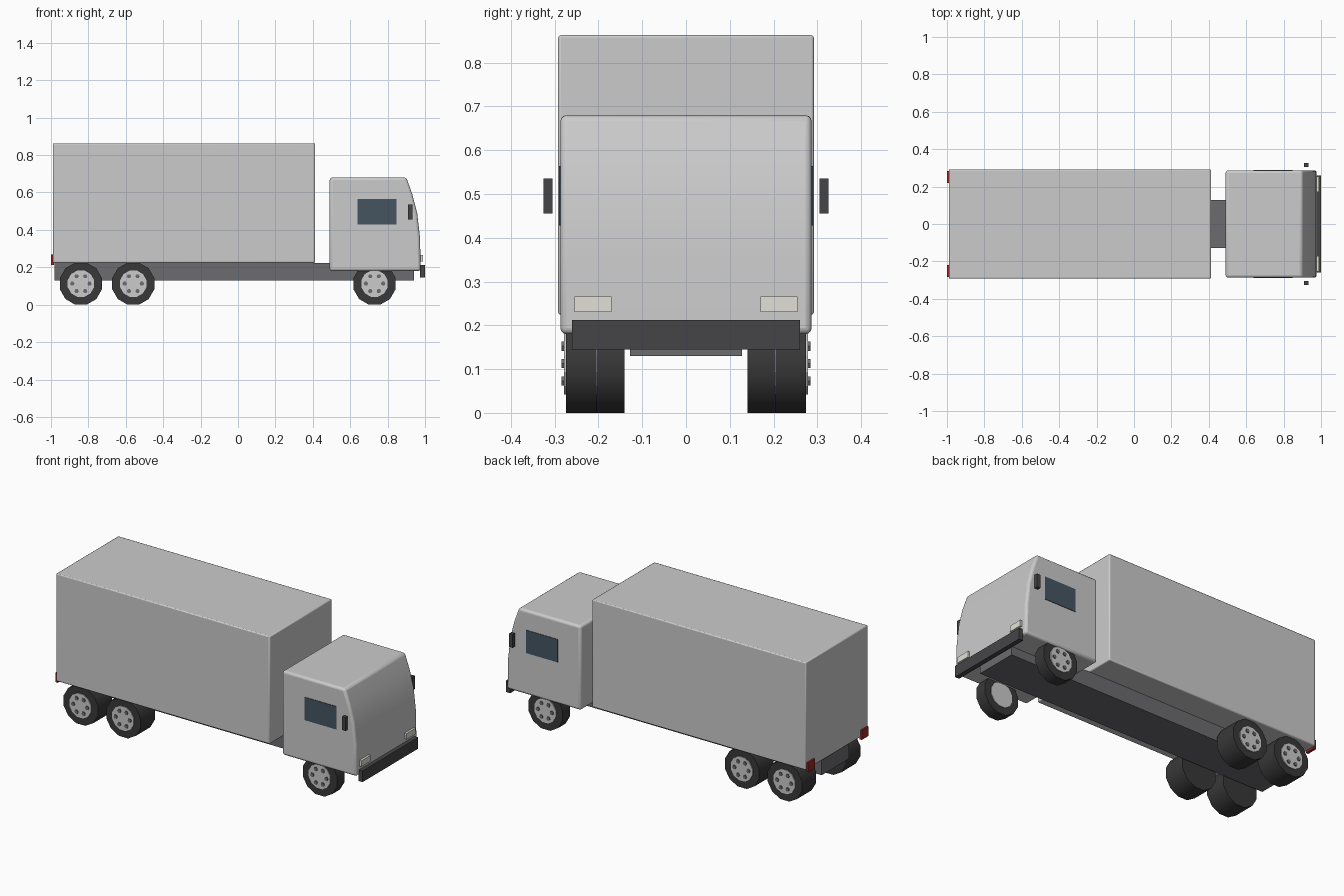
import bpy, bmesh, math
from mathutils import Matrix

if "Cube" in bpy.data.objects:
    bpy.data.objects.remove(bpy.data.objects["Cube"])


def material(name, r, g, b):
    m = bpy.data.materials.new(name)
    m.diffuse_color = (r, g, b, 1)
    m.use_nodes = True
    m.node_tree.nodes["Principled BSDF"].inputs["Base Color"].default_value = m.diffuse_color
    return m


DARK = material("rubber", 0.04, 0.04, 0.04)
TRIM = material("dark_trim", 0.06, 0.06, 0.065)
FRAME = material("frame_grey", 0.15, 0.15, 0.16)
GLASS = material("glass", 0.06, 0.09, 0.12)
LAMP = material("lamp", 0.75, 0.75, 0.68)
RED = material("red_lamp", 0.35, 0.02, 0.02)


def add_object(name, bm, mat=None):
    bmesh.ops.recalc_face_normals(bm, faces=bm.faces)
    mesh = bpy.data.meshes.new(name)
    bm.to_mesh(mesh)
    bm.free()
    if mat:
        mesh.materials.append(mat)
    ob = bpy.data.objects.new(name, mesh)
    bpy.context.collection.objects.link(ob)
    return ob


def bevel(ob, width, segments):
    mod = ob.modifiers.new("bevel", "BEVEL")
    mod.width, mod.segments = width, segments
    mod.limit_method, mod.angle_limit = "ANGLE", math.radians(40)


def smooth(ob):
    bpy.ops.object.select_all(action="DESELECT")
    bpy.context.view_layer.objects.active = ob
    ob.select_set(True)
    bpy.ops.object.shade_smooth_by_angle(angle=math.radians(35))


def box(name, x, y, z, mat=None):
    """Box from (min, max) ranges."""
    bm = bmesh.new()
    bmesh.ops.create_cube(bm, size=1)
    for v in bm.verts:
        for i, (lo, hi) in enumerate((x, y, z)):
            v.co[i] = lo if v.co[i] < 0 else hi
    return add_object(name, bm, mat)


def box_pair(name, x, y, z, mat=None):
    """The same box on both sides of the truck."""
    for side, s in (("left", 1), ("right", -1)):
        box(f"{side}_{name}", x, sorted((s * y[0], s * y[1])), z, mat)


def disc(bm, x, z, radius, sides, y0, y1):
    """Cylinder along y."""
    mat = (Matrix.Translation((x, (y0 + y1) / 2, z))
           @ Matrix.Rotation(math.pi / 2, 4, "X")
           @ Matrix.Rotation(math.pi / sides, 4, "Z"))
    bmesh.ops.create_cone(bm, cap_ends=True, segments=sides, radius1=radius,
                          radius2=radius, depth=abs(y1 - y0), matrix=mat)


# Cargo body and chassis
cargo = box("cargo_box", (-0.99, 0.412), (-0.292, 0.292), (0.224, 0.863))
bevel(cargo, 0.006, 2)
smooth(cargo)
box("chassis", (-0.98, 0.94), (-0.128, 0.128), (0.13, 0.224), FRAME)

# Cab: side profile extruded across the truck
profile = [(0.49, 0.18), (0.49, 0.68), (0.90, 0.68), (0.932, 0.59),
           (0.958, 0.49), (0.973, 0.36), (0.977, 0.18)]
bm = bmesh.new()
face = bm.faces.new([bm.verts.new((x, -0.287, z)) for x, z in profile])
new = bmesh.ops.extrude_face_region(bm, geom=[face])["geom"]
bmesh.ops.translate(bm, vec=(0, 0.574, 0),
                    verts=[g for g in new if isinstance(g, bmesh.types.BMVert)])
cab = add_object("cab", bm)
bevel(cab, 0.014, 3)
smooth(cab)

# Cab details
box_pair("side_window", (0.64, 0.848), (0.28, 0.290), (0.428, 0.564), GLASS)
box_pair("mirror", (0.91, 0.933), (0.305, 0.325), (0.455, 0.535), TRIM)
box_pair("headlight", (0.96, 0.988), (0.17, 0.255), (0.231, 0.266), LAMP)
box("front_bumper", (0.972, 1.0), (-0.26, 0.26), (0.145, 0.212), TRIM)
box_pair("tail_light", (-1.0, -0.985), (0.22, 0.283), (0.212, 0.268), RED)

# Wheels: narrow front pair, wide rear pairs
AXLE_Z = 0.1125
for axle, x, inner in (("front", 0.73, 0.205), ("middle", -0.56, 0.14),
                       ("rear", -0.84, 0.14)):
    for side, s in (("left", 1), ("right", -1)):
        tag = f"{axle}_{side}"
        bm = bmesh.new()
        disc(bm, x, AXLE_Z, 0.1165, 12, s * inner, s * 0.274)
        smooth(add_object(tag + "_tyre", bm, DARK))

        # Rim shows on the inside of the front wheels only
        bm = bmesh.new()
        disc(bm, x, AXLE_Z, 0.073, 12, s * (0.202 if axle == "front" else 0.2), s * 0.279)
        add_object(tag + "_rim", bm)

        bm = bmesh.new()
        for i in range(6):
            a = i * math.pi / 3
            disc(bm, x + 0.046 * math.cos(a), AXLE_Z + 0.046 * math.sin(a),
                 0.012, 6, s * 0.277, s * 0.284)
        add_object(tag + "_wheel_nuts", bm, FRAME)
